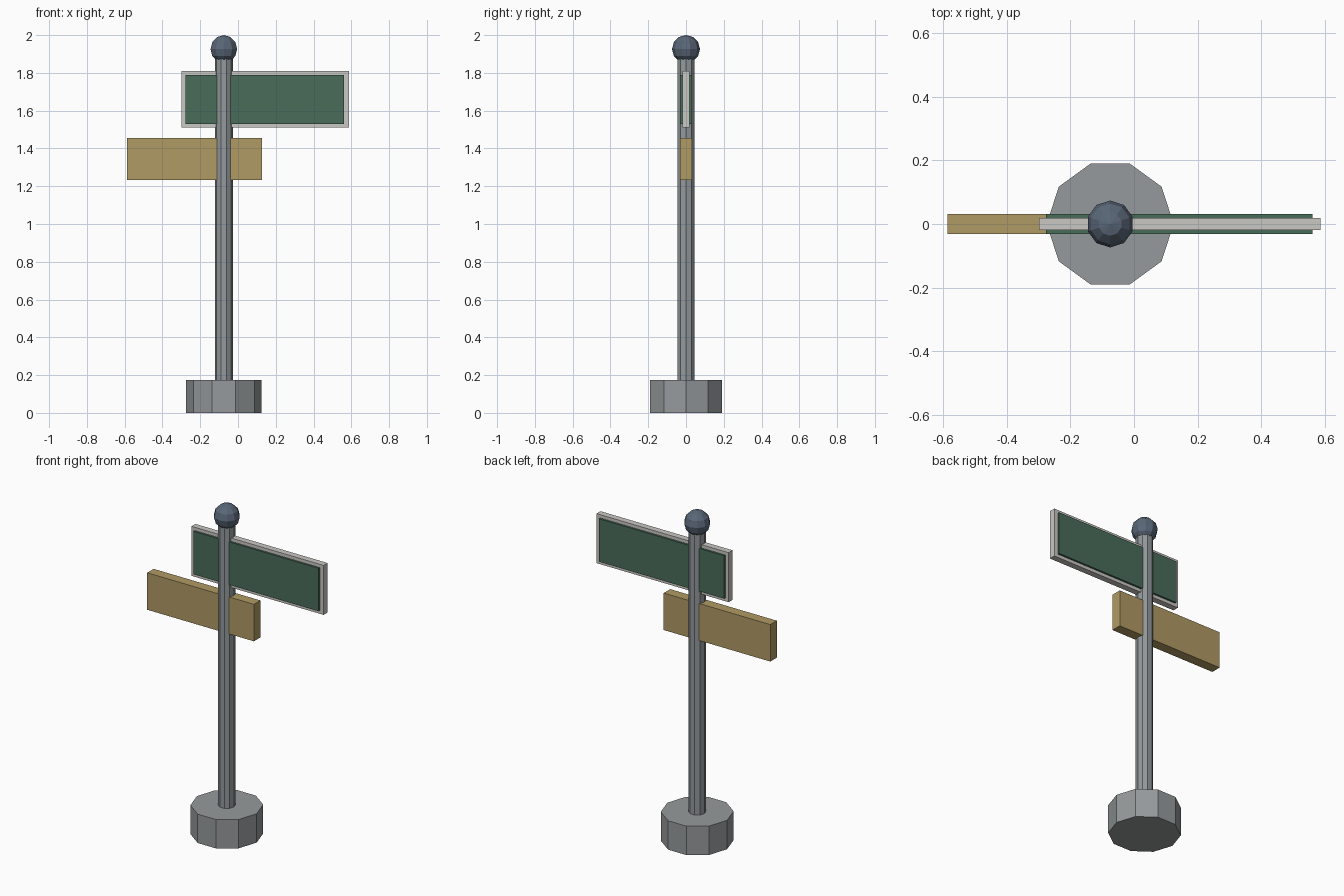
import bpy, math

if "Cube" in bpy.data.objects:
    bpy.data.objects.remove(bpy.data.objects["Cube"])


def material(name, rgb):
    """Flat material from 0-255 sRGB, stored as linear."""
    m = bpy.data.materials.new(name)
    lin = [((c / 255 + 0.055) / 1.055) ** 2.4 for c in rgb]
    m.diffuse_color = (*lin, 1.0)
    m.use_nodes = True
    m.node_tree.nodes["Principled BSDF"].inputs["Base Color"].default_value = m.diffuse_color
    return m


concrete = material("concrete_grey", (150, 154, 156))
steel = material("steel_grey", (148, 154, 157))
slate = material("slate_blue", (90, 103, 120))
green = material("sign_green", (74, 108, 89))
white = material("frame_off_white", (202, 200, 196))
tan = material("sign_tan", (176, 155, 100))

POST_X = -0.075
SIDES = 10


def finish(name, mat):
    o = bpy.context.object
    o.name = o.data.name = name
    o.data.materials.append(mat)
    return o


def prism(name, radius, z0, z1, mat):
    # rotated so a corner points along +x
    bpy.ops.mesh.primitive_cylinder_add(
        vertices=SIDES, radius=radius, depth=z1 - z0,
        location=(POST_X, 0, (z0 + z1) / 2), rotation=(0, 0, math.pi / 2))
    return finish(name, mat)


def box(name, x0, x1, half_y, z0, z1, mat):
    bpy.ops.mesh.primitive_cube_add(size=1, location=((x0 + x1) / 2, 0, (z0 + z1) / 2))
    o = finish(name, mat)
    o.scale = (x1 - x0, 2 * half_y, z1 - z0)
    bpy.ops.object.transform_apply(location=False, rotation=False, scale=True)
    return o


# Footing and post
prism("base", 0.2, 0.0, 0.175, concrete)
prism("post", 0.048, 0.17, 1.9, steel)

# Ball finial
bpy.ops.mesh.primitive_uv_sphere_add(segments=SIDES, ring_count=6, radius=0.074,
                                     location=(POST_X, 0, 1.926))
finish("finial", slate)

# Upper sign: thin frame with a thicker panel standing proud on both faces
box("upper_sign_frame", -0.299, 0.587, 0.019, 1.51, 1.81, white)
box("upper_sign_panel", -0.277, 0.562, 0.031, 1.53, 1.79, green)

# Lower sign board
box("lower_sign", -0.587, 0.128, 0.031, 1.232, 1.456, tan)
